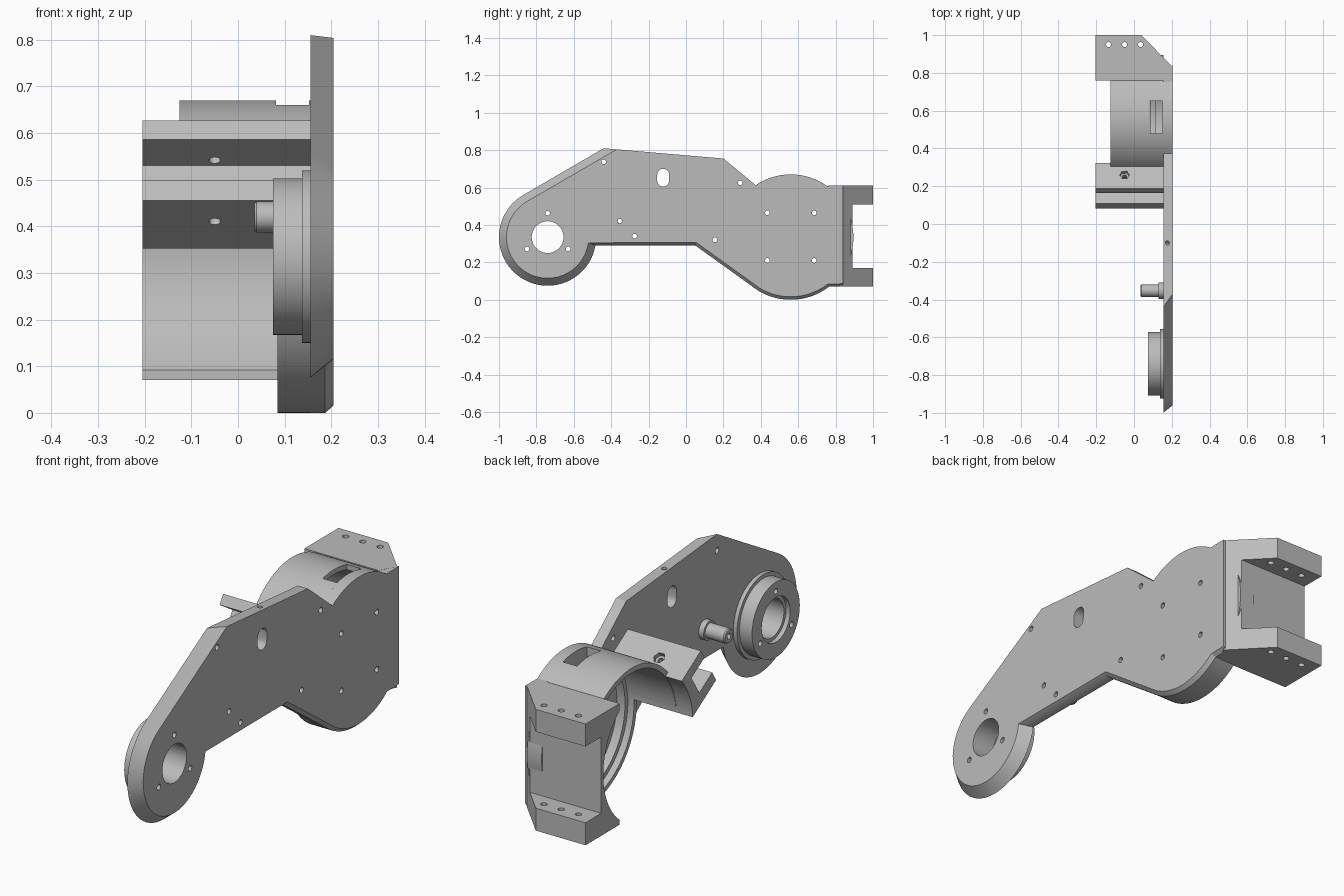
import bpy, bmesh
from math import sin, cos, pi, radians, degrees, atan2, acos, hypot
from mathutils import Matrix, Vector

if "Cube" in bpy.data.objects:
    bpy.data.objects.remove(bpy.data.objects["Cube"], do_unlink=True)

grey = bpy.data.materials.new("plain grey")
grey.use_nodes = True
grey.diffuse_color = (0.5, 0.5, 0.5, 1)
grey.node_tree.nodes["Principled BSDF"].inputs["Base Color"].default_value = (0.5, 0.5, 0.5, 1)

WHEEL = (-0.74, 0.335)   # front hub centre (y, z)
DRUM = (0.56, 0.335)     # rear drum centre (y, z)


def arc(c, r, a0, a1, n):
    return [(c[0] + r * cos(radians(a0 + (a1 - a0) * i / n)),
             c[1] + r * sin(radians(a0 + (a1 - a0) * i / n))) for i in range(n + 1)]


def circle(c, r, n=64):
    return arc(c, r, 0, 360 * (n - 1) / n, n - 1)


def loft(name, sections):
    """Solid through sections of (x, [(y, z), ...]) with equal point counts."""
    bm = bmesh.new()
    loops = [[bm.verts.new((x, y, z)) for y, z in pts] for x, pts in sections]
    n = len(loops[0])
    for a, b in zip(loops, loops[1:]):
        for i in range(n):
            bm.faces.new((a[i], a[(i + 1) % n], b[(i + 1) % n], b[i]))
    bm.faces.new(loops[0])
    bm.faces.new(loops[-1])
    bmesh.ops.recalc_face_normals(bm, faces=bm.faces)
    me = bpy.data.meshes.new(name)
    bm.to_mesh(me)
    bm.free()
    me.materials.append(grey)
    ob = bpy.data.objects.new(name, me)
    bpy.context.collection.objects.link(ob)
    return ob


def rod(name, x0, x1, c, r, n=64):
    return loft(name, [(x0, circle(c, r, n)), (x1, circle(c, r, n))])


def box(name, x0, x1, y0, y1, z0, z1):
    p = [(y0, z0), (y1, z0), (y1, z1), (y0, z1)]
    return loft(name, [(x0, p), (x1, p)])


def upright(name, x, y, z0, z1, r, n=24):
    """Vertical cylinder used as a drill."""
    ob = rod(name, z0, z1, (0, 0), r, n)
    ob.data.transform(Matrix.Translation((x, y, 0)) @ Matrix.Rotation(-pi / 2, 4, 'Y'))
    return ob


def apply_bool(ob, cutters, op='DIFFERENCE'):
    bpy.context.view_layer.objects.active = ob
    for c in cutters:
        c.hide_render = True
        m = ob.modifiers.new("cut", 'BOOLEAN')
        m.operation, m.object, m.solver = op, c, 'EXACT'
        bpy.ops.object.modifier_apply(modifier=m.name)
        bpy.data.objects.remove(c, do_unlink=True)


# Side plate: bevelled around the hub and along the underside
def outline(bevel, drop, peak):
    r = 0.26 - bevel
    dy, dz = peak[0] - WHEEL[0], peak[1] - WHEEL[1]
    tangent = degrees(atan2(dz, dy) + acos(r / hypot(dy, dz)))
    return (arc(WHEEL, r, tangent, 350 + 50 * bevel, 40)
            + [(0.05 + drop / 3, 0.29 + drop)]
            + arc(DRUM, 0.335 - drop, -122, -52, 24)
            + [(0.84, 0.07 + drop), (0.84, 0.61)]
            + arc(DRUM, 0.335, 55, 124, 24) + [(0.2, 0.755), peak])


plate = loft("side_plate", [(0.155, outline(0, 0, (-0.44, 0.81))),
                            (0.187, outline(0.026, 0, (-0.395, 0.806))),
                            (0.205, outline(0.04, 0.016, (-0.37, 0.804)))])
hub_holes = [(WHEEL[0] + 0.127 * cos(radians(a)), WHEEL[1] + 0.127 * sin(radians(a)))
             for a in (90, 210, 330)]
plate_holes = hub_holes + [(-0.44, 0.737), (-0.355, 0.42), (-0.275, 0.34), (0.155, 0.32), (0.29, 0.625)]
plate_holes += [(y, z) for y in (0.435, 0.685) for z in (0.21, 0.465)]
slot = arc((-0.122, 0.668), 0.032, 0, 180, 12) + arc((-0.122, 0.637), 0.032, 180, 360, 12)
apply_bool(plate, [rod("drill", 0.1, 0.3, p, 0.0125, 20) for p in plate_holes]
           + [rod("drill", 0.1, 0.3, WHEEL, 0.085),
              loft("drill", [(0.1, slot), (0.3, slot)]),
              upright("drill", 0.177, -0.1, 0.65, 0.9, 0.011)])

# Front hub: wide flange and boss with a counterbore
hub = rod("hub_boss", 0.075, 0.157, WHEEL, 0.168)
apply_bool(hub, [rod("flange", 0.137, 0.157, WHEEL, 0.185)], 'UNION')
apply_bool(hub, [rod("drill", 0, 0.3, WHEEL, 0.085), rod("drill", 0, 0.095, WHEEL, 0.1)]
           + [rod("drill", 0, 0.3, p, 0.0125, 20) for p in hub_holes])

# Stub pin with collar
PIN = (-0.353, 0.42)
pin = loft("stub_pin", [(x, circle(PIN, r, 40)) for x, r in
                        ((0.035, 0.029), (0.04, 0.033), (0.13, 0.033), (0.13, 0.043), (0.157, 0.043))])
apply_bool(pin, [rod("drill", 0, 0.3, PIN, 0.0125, 20)])

# Drum: thin full ring against the plate, arched shell reaching further inward
ring = rod("drum_ring", 0.085, 0.157, DRUM, 0.335, 96)
apply_bool(ring, [rod("bore", 0, 0.3, DRUM, 0.295, 96), rod("bore", 0, 0.115, DRUM, 0.315, 96)])
section = arc(DRUM, 0.335, 35, 172, 56) + arc(DRUM, 0.313, 172, 35, 56)
shell = loft("drum_shell", [(-0.125, section), (0.157, section)])
for part in (ring, shell):
    apply_bool(part, [box("window", 0.082, 0.152, 0.48, 0.65, 0.55, 0.8)])

# Rear bracket: channel with two drilled tabs and a concave front
bracket = loft("rear_bracket", [(z, p) for z in (0.07, 0.61) for p in
                                [[(0.205, 0.76), (-0.16, 0.76), (-0.2, 0.835), (-0.04, 1.0), (0.205, 1.0)]]])
# profile is drawn as (-x, y) and stood upright
bracket.data.transform(Matrix(((0, -1, 0, 0), (0, 0, 1, 0), (1, 0, 0, 0), (0, 0, 0, 1))))
bm = bmesh.new()
bm.from_mesh(bracket.data)
bmesh.ops.recalc_face_normals(bm, faces=bm.faces)
bm.to_mesh(bracket.data)
bm.free()
apply_bool(bracket, [box("channel", -0.4, 0.4, 0.89, 1.2, 0.17, 0.51),
                     rod("bore", -0.4, 0.158, DRUM, 0.315, 96)]
           + [upright("drill", x, 0.95, -0.1, 0.8, 0.0135) for x in (-0.135, -0.05, 0.035)])


# Clamp: tilted channel on the front of the drum, drawn in (radius, tangent) axes
def tilted(r, t):
    a = radians(148)
    return (DRUM[0] + r * cos(a) + t * sin(a), DRUM[1] + r * sin(a) - t * cos(a))


def tilted_drill(r0, t0, t1, radius, n):
    ob = rod("drill", t0, t1, (0, 0), radius, n)
    start = Vector((-0.05, *tilted(r0, 0)))
    axis = Vector((0, *tilted(r0, 1))) - Vector((0, *tilted(r0, 0)))
    ob.data.transform(Matrix.Translation(start) @ Vector((1, 0, 0)).rotation_difference(axis).to_matrix().to_4x4())
    return ob


def tilted_box(name, x0, x1, r0, r1, t0, t1):
    p = [tilted(r0, t0), tilted(r1, t0), tilted(r1, t1), tilted(r0, t1)]
    return loft(name, [(x0, p), (x1, p)])


clamp = tilted_box("clamp_channel", -0.205, 0.157, 0.25, 0.47, -0.152, 0.05)
apply_bool(clamp, [tilted_box("channel", -0.4, 0.4, 0.363, 0.6, -0.1, 0.003),
                   rod("bore", -0.4, 0.4, DRUM, 0.315, 96),
                   tilted_drill(0.385, -0.3, 0.3, 0.0125, 20),
                   tilted_drill(0.385, 0.03, 0.2, 0.026, 6)])

# Smooth curved walls, keep edges crisp
for ob in (plate, hub, pin, ring, shell, bracket, clamp):
    bpy.ops.object.select_all(action='DESELECT')
    ob.select_set(True)
    bpy.context.view_layer.objects.active = ob
    bpy.ops.object.shade_smooth_by_angle(angle=radians(25))
